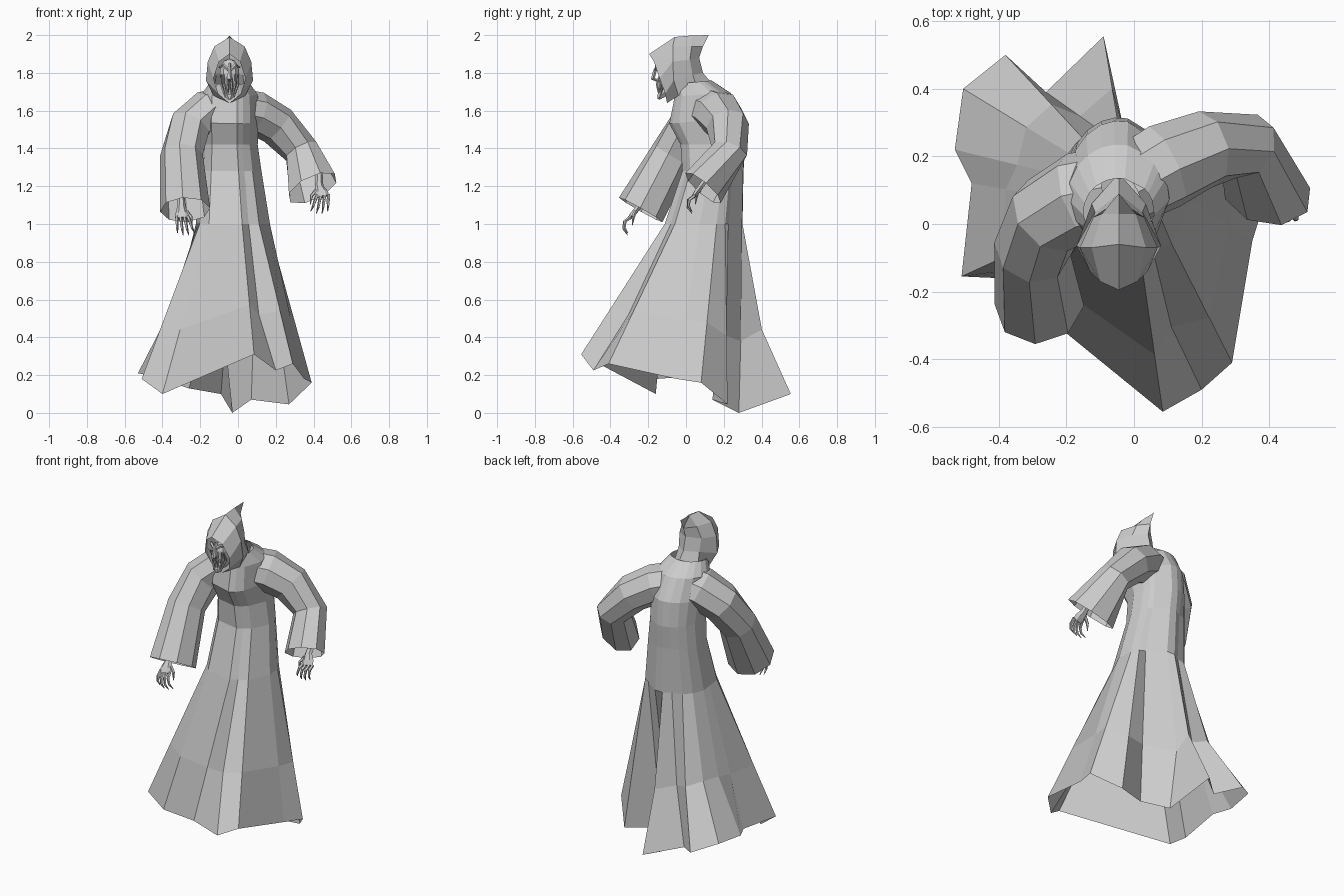
import bpy
import bmesh
from math import cos, sin, pi, radians
from mathutils import Vector

cube = bpy.data.objects.get("Cube")
if cube:
    bpy.data.objects.remove(cube, do_unlink=True)

cloth = bpy.data.materials.new("grey_cloth")
cloth.use_nodes = True
GREY = (0.6, 0.6, 0.6, 1)
cloth.diffuse_color = GREY
cloth.node_tree.nodes["Principled BSDF"].inputs["Base Color"].default_value = GREY


def finish(name, bm):
    """Turn a bmesh into a flat shaded object."""
    bmesh.ops.recalc_face_normals(bm, faces=bm.faces)
    mesh = bpy.data.meshes.new(name)
    bm.to_mesh(mesh)
    bm.free()
    mesh.materials.append(cloth)
    obj = bpy.data.objects.new(name, mesh)
    bpy.context.collection.objects.link(obj)
    return obj


def loft(bm, rings, closed=True, caps=False):
    """Skin a list of equal rings with quads."""
    rows = [[bm.verts.new(p) for p in ring] for ring in rings]
    n = len(rows[0])
    for a, b in zip(rows, rows[1:]):
        for i in range(n if closed else n - 1):
            j = (i + 1) % n
            bm.faces.new((a[i], a[j], b[j], b[i]))
    if caps:
        bm.faces.new(rows[0])
        bm.faces.new(rows[-1])


def tube(bm, path, sizes, ref, sides, caps=True):
    """Sweep an ellipse along a path; ref sets the direction of its first axis."""
    path = [Vector(p) for p in path]
    rings = []
    for i, p in enumerate(path):
        t = (path[min(i + 1, len(path) - 1)] - path[max(i - 1, 0)]).normalized()
        u = (Vector(ref) - t * t.dot(Vector(ref))).normalized()
        v = t.cross(u)
        a, b = sizes[i]
        rings.append([p + u * a * cos(2 * pi * k / sides) + v * b * sin(2 * pi * k / sides)
                      for k in range(sides)])
    loft(bm, rings, caps=caps)


# Robe: ragged hem, then folded skirt rings, then torso rings
hem = [(.085, -.555, .31), (.2, -.49, .225), (.29, -.41, .26), (.35, -.05, .18),
       (.39, .08, .16), (.27, .22, .045), (.07, .14, .07), (-.03, .28, 0),
       (-.09, .555, .1), (-.26, .39, .13), (-.38, .5, .17), (-.505, .4, .22),
       (-.53, .22, .21), (-.48, .12, .2), (-.51, -.155, .18), (-.4, -.16, .1)]
angles = [-75, -62, -45, -5, 20, 34, 44, 80, 95, 110, 128, 145, 165, 185, 210, 232]
folds = {1, 6, 9, 13}


def body_ring(cx, cy, rx, ry, z, pleat=1, tilt=0):
    ring = []
    for i, a in enumerate(angles):
        s = pleat if i in folds else 1
        x, y = cos(radians(a)) * s, sin(radians(a)) * s
        ring.append(Vector((cx + rx * x, cy + ry * y, z + tilt * y)))
    return ring


waist = body_ring(-.03, .09, .2, .21, 1, .92)
skirt = []
for i, (h, w) in enumerate(zip(hem, waist)):
    p = Vector(h).lerp(w, .38)
    if 7 <= i <= 12:
        p.xy = Vector(h).lerp(w, .6).xy
    skirt.append(p)
skirt[1] += Vector((-.035, .03, 0))
skirt[7].x -= .06
bm = bmesh.new()
loft(bm, [hem, skirt, waist,
          body_ring(-.04, .14, .165, .165, 1.28, .95),
          body_ring(-.045, .14, .15, .175, 1.42),
          body_ring(-.045, .105, .155, .2, 1.55, 1, .02),
          body_ring(-.045, .085, .15, .15, 1.685, 1, .01),
          body_ring(-.045, .035, .105, .1, 1.75, 1, .01)])
finish("robe", bm)

# Sleeves: broad at the shoulder, narrow at the elbow, open at the flared cuff
sleeves = {
    "left_sleeve": ([(-.02, .11, 1.615), (.09, .17, 1.59), (.21, .22, 1.52),
                     (.335, .23, 1.385), (.395, .09, 1.19)],
                    [(.11, .12), (.115, .13), (.11, .115), (.095, .1), (.15, .105)], (.5, 0, .8)),
    "right_sleeve": ([(-.07, .1, 1.615), (-.16, .08, 1.595), (-.255, .025, 1.515),
                      (-.3, -.075, 1.365), (-.28, -.24, 1.075)],
                     [(.11, .13), (.115, .135), (.115, .125), (.11, .12), (.135, .13)],
                     (-.5, 0, .8)),
}
for name, (path, sizes, ref) in sleeves.items():
    bm = bmesh.new()
    tube(bm, path, sizes, ref, 8, caps=False)
    finish(name, bm)


# Hands: bony palm, four curled fingers and a thumb
def hand(name, wrist, palm_end, inward):
    bm = bmesh.new()
    wrist, end = Vector(wrist), Vector(palm_end)
    across = Vector((inward, 0, 0))
    start = wrist + Vector((0, .05, .07))
    tube(bm, [start, wrist, wrist.lerp(end, .6), end],
         [(.018, .016), (.022, .016), (.035, .016), (.034, .011)], across, 6)
    for k in range(4):
        spread = (k - 1.5) * .02
        base = end + across * spread
        long = 1 - .12 * abs(k - 1.5)
        path = [base + Vector((inward * (spread * .5 + .02) * f, y * long, z * long))
                for f, y, z in ((0, .01, .01), (.3, -.028, -.02), (.6, -.032, -.06), (1, -.01, -.095))]
        tube(bm, path, [(.009, .009), (.009, .009), (.007, .007), (.002, .002)], across, 5)
    base = wrist.lerp(end, .4) + across * .025
    path = [base, base + across * .025 + Vector((0, -.01, -.03)),
            base + across * .03 + Vector((0, -.015, -.075))]
    tube(bm, path, [(.011, .011), (.009, .009), (.002, .002)], (0, 1, 0), 5)
    finish(name, bm)


hand("left_hand", (.43, .08, 1.2), (.45, .04, 1.145), -1)
hand("right_hand", (-.3, -.25, 1.09), (-.295, -.3, 1.03), 1)

# Hood: half shell from the face opening to the back seam, mirrored
CENTRE = -.045
hood = [
    [(0, -.195, 1.9), (.055, -.17, 1.86), (.085, -.14, 1.77), (.06, -.11, 1.69), (0, -.1, 1.64)],
    [(0, -.06, 1.99), (.08, -.07, 1.94), (.115, -.07, 1.86), (.125, -.065, 1.76), (.085, -.04, 1.68)],
    [(0, .03, 1.998), (.05, .03, 1.94), (.075, .02, 1.87), (.07, .035, 1.79), (.08, .06, 1.72)],
    [(0, .12, 2), (0, .09, 1.94), (0, .07, 1.88), (0, .09, 1.8), (0, .15, 1.73)]]
bm = bmesh.new()
loft(bm, hood, closed=False)
shell = finish("hood", bm)
shell.location.x = CENTRE
mirror = shell.modifiers.new("Mirror", "MIRROR")
mirror.merge_threshold = .001

# Face: gaunt head with brows, nose, cheek strands and chin
bm = bmesh.new()
bmesh.ops.create_uvsphere(bm, u_segments=10, v_segments=7, radius=1)
for v in bm.verts:
    taper = 1 + .35 * v.co.z
    v.co = Vector((v.co.x * .052 * taper, -.075 + v.co.y * .07, 1.77 + v.co.z * .105))
tube(bm, [(0, -.14, 1.85), (0, -.165, 1.81), (0, -.175, 1.77), (0, -.145, 1.755)],
     [(.008, .008), (.01, .01), (.014, .012), (.006, .006)], (1, 0, 0), 5)
for side in (-1, 1):
    tube(bm, [(side * .006, -.16, 1.815), (side * .03, -.155, 1.84), (side * .055, -.12, 1.83)],
         [(.008, .008), (.01, .01), (.004, .004)], (0, 0, 1), 5)
    for dx in (.012, .03, .045):
        tube(bm, [(side * dx, -.14, 1.79), (side * dx, -.165 + dx, 1.74),
                  (side * dx * .5, -.14, 1.67)],
             [(.004, .004), (.007, .007), (.004, .004)], (1, 0, 0), 5)
tube(bm, [(0, -.11, 1.7), (0, -.14, 1.675), (0, -.145, 1.66)],
     [(.03, .03), (.022, .018), (.01, .008)], (1, 0, 0), 6)
face = finish("face", bm)
face.location.x = CENTRE
